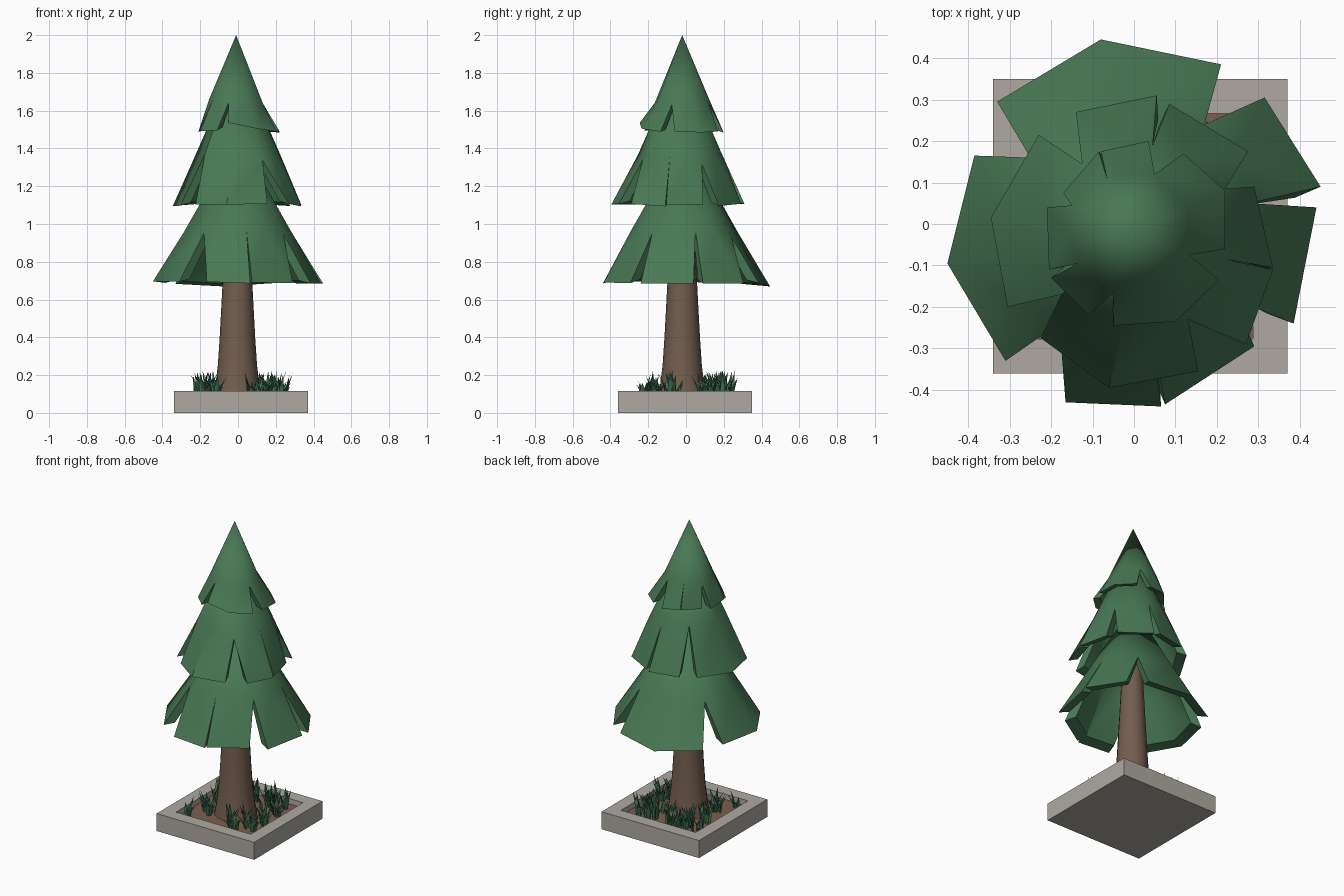
import bpy, bmesh, math, random
from mathutils import Vector

if "Cube" in bpy.data.objects:
    bpy.data.objects.remove(bpy.data.objects["Cube"])

random.seed(4)


def material(name, rgb):
    m = bpy.data.materials.new(name)
    m.diffuse_color = (*rgb, 1)
    m.use_nodes = True
    m.node_tree.nodes["Principled BSDF"].inputs["Base Color"].default_value = m.diffuse_color
    return m


GREEN = material("pine green", (0.066, 0.19, 0.09))
GRASS = material("grass green", (0.05, 0.165, 0.085))
BARK = material("bark brown", (0.17, 0.11, 0.076))
SOIL = material("soil brown", (0.20, 0.115, 0.08))
STONE = material("stone grey", (0.425, 0.395, 0.355))


def finish(bm, name, mat, smooth=None, thickness=0):
    me = bpy.data.meshes.new(name)
    bm.to_mesh(me)
    bm.free()
    ob = bpy.data.objects.new(name, me)
    bpy.context.collection.objects.link(ob)
    me.materials.append(mat)
    bpy.ops.object.select_all(action='DESELECT')
    ob.select_set(True)
    bpy.context.view_layer.objects.active = ob
    if thickness:
        mod = ob.modifiers.new("shell", 'SOLIDIFY')
        mod.thickness = thickness
        mod.offset = -1
        bpy.ops.object.modifier_apply(modifier=mod.name)
    if smooth:
        bpy.ops.object.shade_smooth_by_angle(angle=math.radians(smooth))
    return ob


def box(bm, centre, size):
    geo = bmesh.ops.create_cube(bm, size=1)
    for v in geo["verts"]:
        v.co = Vector(centre) + Vector([a * b for a, b in zip(v.co, size)])


# Stone planter with a recessed top
bm = bmesh.new()
box(bm, (0.015, -0.005, 0.0575), (0.71, 0.71, 0.115))
top = max(bm.faces, key=lambda f: f.calc_center_median().z)
bmesh.ops.inset_region(bm, faces=[top], thickness=0.083, use_even_offset=True)
inner = bmesh.ops.extrude_discrete_faces(bm, faces=[top])["faces"][0]
bmesh.ops.translate(bm, verts=inner.verts, vec=(0, 0, -0.045))
finish(bm, "planter", STONE)

# Soil
bm = bmesh.new()
box(bm, (0.015, -0.005, 0.073), (0.542, 0.542, 0.014))
finish(bm, "soil", SOIL)

# Trunk: flared lathe profile (height, radius)
bm = bmesh.new()
SIDES = 16
rings = []
for z, r in [(0.075, 0.13), (0.14, 0.118), (0.25, 0.104), (0.4, 0.094), (0.7, 0.078), (1.25, 0.05)]:
    rings.append([bm.verts.new((-0.003 + r * math.cos(math.tau * i / SIDES),
                                -0.02 + r * math.sin(math.tau * i / SIDES), z)) for i in range(SIDES)])
for a, b in zip(rings, rings[1:]):
    for i in range(SIDES):
        j = (i + 1) % SIDES
        bm.faces.new((a[i], a[j], b[j], b[i]))
bm.faces.new(rings[0][::-1])
bm.faces.new(rings[-1])
finish(bm, "trunk", BARK, 40)


# Foliage tier: a cone whose skirt is cut into flaps.
# Each flap is (slit top, rim corners...) seen from above, counterclockwise;
# an optional third corner value lifts that corner.
def tier(name, tip, rim_z, slope, flaps, thickness):
    bm = bmesh.new()
    tip = Vector(tip)
    apex = bm.verts.new(tip)

    def ring_vert(p):
        r = math.hypot(p[0] - tip.x, p[1] - tip.y)
        return bm.verts.new((p[0], p[1], tip.z - r / slope))

    def rim_vert(x, y, lift=0):
        return bm.verts.new((x, y, rim_z + lift + random.uniform(-0.008, 0.008)))

    slits = [ring_vert(f[0]) for f in flaps]
    for i, flap in enumerate(flaps):
        s0, s1 = slits[i], slits[(i + 1) % len(flaps)]
        a, b = (s0.co - tip).xy, (s1.co - tip).xy
        m = (a + b).normalized() * (a.length + b.length) * 0.485
        mid = ring_vert((tip.x + m.x, tip.y + m.y))
        c = [rim_vert(*p) for p in flap[1:]]
        bm.faces.new((s0, mid, apex))
        bm.faces.new((mid, s1, apex))
        if len(c) == 3:
            bm.faces.new((c[0], c[1], mid, s0))
            bm.faces.new((c[1], c[2], s1, mid))
        else:
            bm.faces.new((c[0], mid, s0))
            bm.faces.new((c[0], c[1], mid))
            bm.faces.new((c[1], s1, mid))
    count = len(bm.verts)
    ob = finish(bm, name, GREEN, None, thickness)
    # Tilt the underside of the rim inward and up
    for v in list(ob.data.vertices)[count:]:
        if v.co.z < rim_z + 0.03:
            v.co.x = tip.x + (v.co.x - tip.x) * 0.94
            v.co.y = tip.y + (v.co.y - tip.y) * 0.94
            v.co.z += thickness * 0.8
    bpy.ops.object.shade_smooth_by_angle(angle=math.radians(40))


tier("lower_foliage", (0, -0.01, 1.46), 0.69, 0.575, [
    [(0.28, 0.05), (0.45, 0.09), (0.315, 0.305)],
    [(0.17, 0.24), (0.21, 0.385), (-0.08, 0.445, -0.015), (-0.33, 0.295)],
    [(-0.25, 0.16), (-0.385, 0.165), (-0.45, -0.095), (-0.31, -0.33)],
    [(-0.18, -0.24), (-0.165, -0.43), (0.065, -0.44)],
    [(0.045, -0.29), (0.075, -0.435), (0.29, -0.295)],
    [(0.24, -0.18), (0.385, -0.24), (0.44, 0.04)]], 0.05)

tier("middle_foliage", (0, -0.03, 1.88), 1.1, 0.44, [
    [(0.22, 0.085), (0.275, 0.175), (0.085, 0.29)],
    [(0.045, 0.19), (0.055, 0.31), (-0.14, 0.27)],
    [(-0.125, 0.145), (-0.23, 0.215), (-0.345, 0.015), (-0.305, -0.20)],
    [(-0.175, -0.17), (-0.225, -0.275), (-0.06, -0.395), (0.155, -0.355)],
    [(0.13, -0.23), (0.27, -0.29), (0.335, -0.11)],
    [(0.22, -0.085), (0.335, -0.105), (0.29, 0.09)]], 0.045)

tier("upper_foliage", (-0.01, -0.02, 2.0), 1.49, 0.42, [
    [(0.135, -0.075), (0.22, -0.06), (0.22, 0.08), (0.12, 0.17)],
    [(0.05, 0.12), (0.035, 0.20), (-0.08, 0.175)],
    [(-0.065, 0.11), (-0.085, 0.175), (-0.17, 0.075)],
    [(-0.15, 0.045), (-0.21, 0.04), (-0.205, -0.11)],
    [(-0.135, -0.095), (-0.20, -0.13), (-0.11, -0.22)],
    [(-0.05, -0.165), (-0.05, -0.245, 0.04), (0.10, -0.235, 0.015), (0.205, -0.135)]], 0.035)

# Grass: clumps of bent three-sided blades around the trunk
bm = bmesh.new()
clumps = 0
while clumps < 38:
    cx, cy = random.uniform(-0.215, 0.25), random.uniform(-0.245, 0.235)
    if math.hypot(cx, cy + 0.02) < 0.15:
        continue
    clumps += 1
    for k in range(5):
        ang = random.uniform(0, math.tau)
        out = Vector((math.cos(ang), math.sin(ang), 0))
        side = Vector((-out.y, out.x, 0))
        base = Vector((cx, cy, 0.078)) + out * 0.014
        h, w, lean = random.uniform(0.065, 0.145), 0.012, random.uniform(0.015, 0.05)
        rows = []
        for t, width in ((0, 0.8), (0.5, 1.0)):
            p = base + out * lean * t * t + Vector((0, 0, h * t))
            rows.append([bm.verts.new(p + side * w * width), bm.verts.new(p - side * w * width),
                         bm.verts.new(p - out * w * 0.5)])
        end = bm.verts.new(base + out * lean + Vector((0, 0, h)))
        lo, hi = rows
        for i in range(3):
            j = (i + 1) % 3
            bm.faces.new((lo[i], lo[j], hi[j], hi[i]))
            bm.faces.new((hi[i], hi[j], end))
        bm.faces.new(lo[::-1])
bmesh.ops.recalc_face_normals(bm, faces=bm.faces)
finish(bm, "grass", GRASS)
